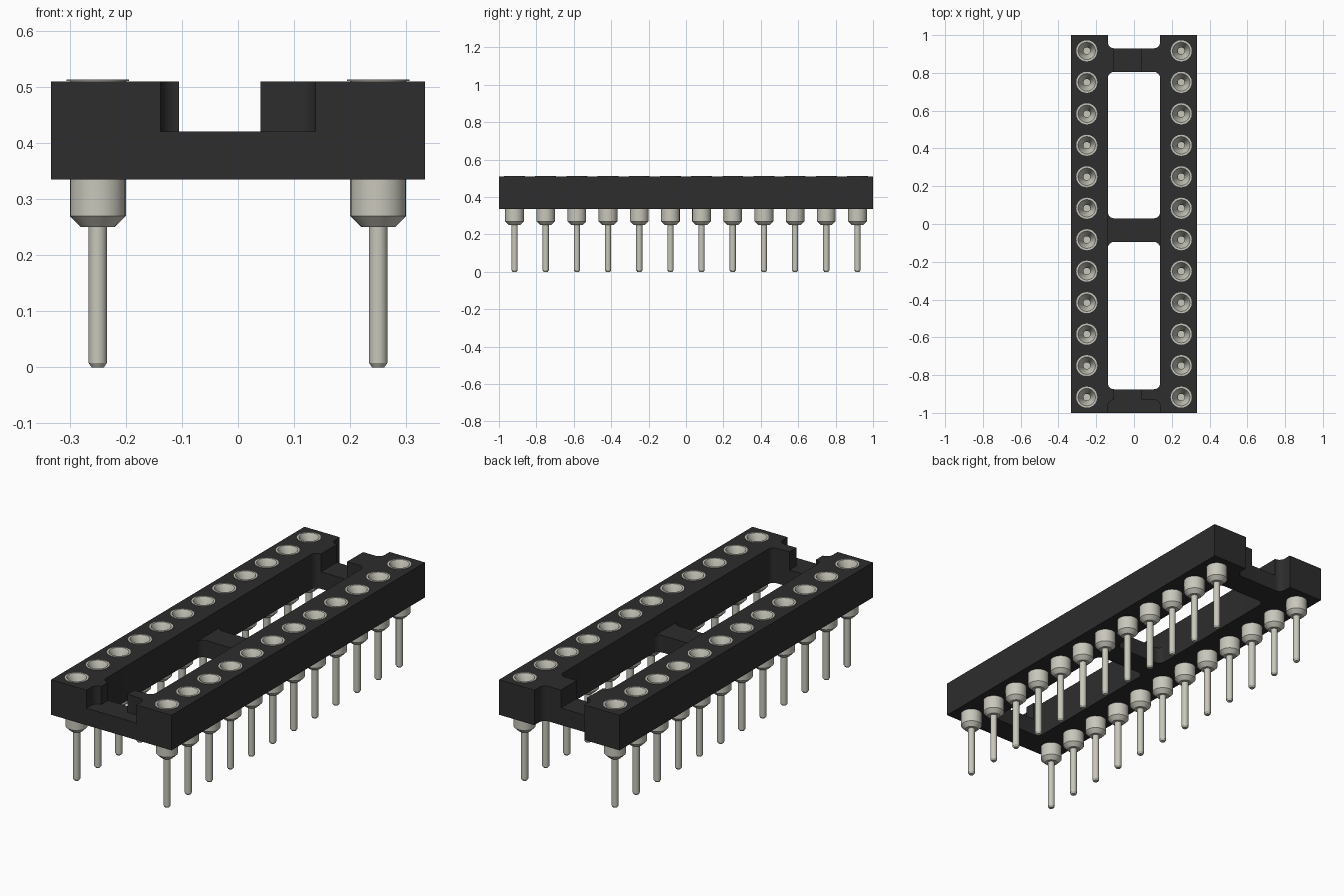
import bpy, bmesh, math

if "Cube" in bpy.data.objects:
    bpy.data.objects.remove(bpy.data.objects["Cube"], do_unlink=True)


def material(name, rgb):
    m = bpy.data.materials.new(name)
    m.use_nodes = True
    m.diffuse_color = (*rgb, 1)
    bsdf = next(n for n in m.node_tree.nodes if n.type == 'BSDF_PRINCIPLED')
    bsdf.inputs["Base Color"].default_value = (*rgb, 1)
    return m


black = material("black plastic", (0.026, 0.026, 0.026))
metal = material("pale tin metal", (0.58, 0.57, 0.50))

BOTTOM, FLOOR, TOP = 0.335, 0.42, 0.51
HALF_W, INNER = 0.333, 0.138
PIN_X, PITCH, ROWS = 0.25, 1 / 6, 12
SPOTS = [(s * PIN_X, (i - (ROWS - 1) / 2) * PITCH) for s in (-1, 1) for i in range(ROWS)]


def finish(name, bm, mat):
    bmesh.ops.recalc_face_normals(bm, faces=bm.faces)
    mesh = bpy.data.meshes.new(name)
    bm.to_mesh(mesh)
    bm.free()
    mesh.materials.append(mat)
    ob = bpy.data.objects.new(name, mesh)
    bpy.context.collection.objects.link(ob)
    return ob


def add_prism(bm, outline, z0, z1):
    low = [bm.verts.new((x, y, z0)) for x, y in outline]
    high = [bm.verts.new((x, y, z1)) for x, y in outline]
    n = len(low)
    bm.faces.new(low[::-1])
    bm.faces.new(high)
    for i in range(n):
        j = (i + 1) % n
        bm.faces.new((low[i], low[j], high[j], high[i]))


def rounded_rect(x0, x1, y0, y1, r=0.0, steps=6):
    if r == 0:
        return [(x0, y0), (x1, y0), (x1, y1), (x0, y1)]
    corners = [(x1 - r, y1 - r), (x0 + r, y1 - r), (x0 + r, y0 + r), (x1 - r, y0 + r)]
    return [(cx + r * math.cos(a), cy + r * math.sin(a))
            for k, (cx, cy) in enumerate(corners)
            for a in [(k + i / steps) * math.pi / 2 for i in range(steps + 1)]]


def circle(cx, cy, r, n=24):
    return [(cx + r * math.cos(2 * math.pi * i / n), cy + r * math.sin(2 * math.pi * i / n))
            for i in range(n)]


def cut(target, outlines, z0, z1):
    bm = bmesh.new()
    for outline in outlines:
        add_prism(bm, outline, z0, z1)
    cutter = finish("cutter", bm, black)
    cutter.hide_render = True
    mod = target.modifiers.new("cut", 'BOOLEAN')
    mod.operation, mod.solver, mod.object = 'DIFFERENCE', 'EXACT', cutter
    bpy.context.view_layer.objects.active = target
    bpy.ops.object.modifier_apply(modifier=mod.name)
    bpy.data.objects.remove(cutter, do_unlink=True)


def smooth(ob, angle):
    bpy.ops.object.select_all(action='DESELECT')
    ob.select_set(True)
    bpy.context.view_layer.objects.active = ob
    bpy.ops.object.shade_smooth_by_angle(angle=math.radians(angle))


# Socket body: a block opened by two windows and an end notch
bm = bmesh.new()
add_prism(bm, rounded_rect(-HALF_W, HALF_W, -1, 1), BOTTOM, TOP)
body = finish("socket_body", bm, black)
R = 0.032
cut(body, [rounded_rect(-INNER, INNER, -0.875, -0.095, R),
           rounded_rect(-INNER, INNER, 0.03, 0.805, R),
           rounded_rect(-INNER, INNER, 0.93, 1.2, R)], 0.2, 0.7)
# Lowered front shelf, middle bar and off-centre channels in the end bars
cut(body, [rounded_rect(-INNER, INNER, -1.2, -0.93, R),
           rounded_rect(-INNER, INNER, -0.15, 0.08)], FLOOR, 0.7)
cut(body, [rounded_rect(-0.105, 0.04, -1.1, -0.8),
           rounded_rect(-0.105, 0.04, 0.75, 1.1)], FLOOR, 0.7)
# Seats for the contacts
cut(body, [circle(x, y, 0.0495) for x, y in SPOTS], 0.36, 0.7)
smooth(body, 30)

# Turned contact: tip, leg, collar, rim, countersunk cup (radius, height)
PROFILE = [(0, 0), (0.011, 0), (0.0165, 0.008), (0.0165, 0.25), (0.03, 0.25),
           (0.05, 0.27), (0.05, 0.5105), (0.056, 0.5105), (0.056, 0.513),
           (0.046, 0.513), (0.018, 0.455), (0.018, 0.40), (0, 0.40)]
bm = bmesh.new()
verts = [bm.verts.new((r, 0, z)) for r, z in PROFILE]
edges = [bm.edges.new(pair) for pair in zip(verts, verts[1:])]
bmesh.ops.spin(bm, geom=verts + edges, cent=(0, 0, 0), axis=(0, 0, 1),
               angle=2 * math.pi, steps=24, use_duplicate=False)
bmesh.ops.remove_doubles(bm, verts=bm.verts, dist=0.0001)
pin = finish("contact_pin", bm, metal)
smooth(pin, 30)

for i, (x, y) in enumerate(SPOTS):
    ob = pin if i == 0 else pin.copy()
    ob.name = f"contact_pin_{i + 1}"
    ob.location = (x, y, 0)
    if i:
        bpy.context.collection.objects.link(ob)
